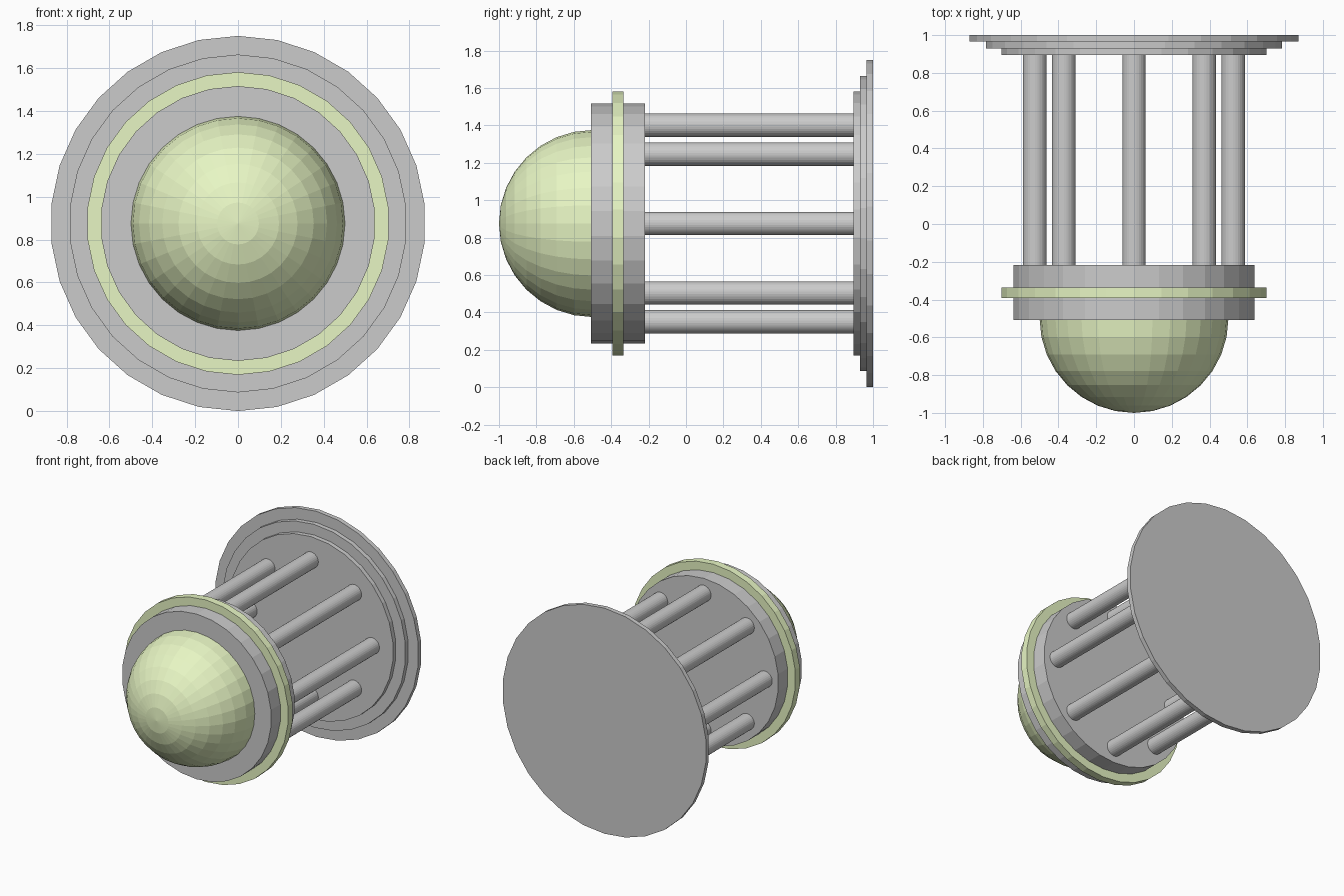
import bpy, bmesh, math

if "Cube" in bpy.data.objects:
    bpy.data.objects.remove(bpy.data.objects["Cube"])

AXIS_Z = 0.875          # height of the horizontal centre line
TURN = (math.radians(90), 0, 0)

green = bpy.data.materials.new("pale_green")
green.diffuse_color = (0.80, 0.92, 0.55, 1)
green.use_nodes = True
green.node_tree.nodes["Principled BSDF"].inputs["Base Color"].default_value = green.diffuse_color


def disc(name, radius, y0, y1, x=0, z=AXIS_Z, sides=30, mat=None):
    """Cylinder lying along y, from y0 to y1."""
    bpy.ops.mesh.primitive_cylinder_add(
        vertices=sides, radius=radius, depth=y1 - y0,
        location=(x, (y0 + y1) / 2, z), rotation=TURN)
    ob = bpy.context.object
    ob.name = name
    if mat:
        ob.data.materials.append(mat)
    return ob


# Stepped back plate
for name, r, y0, y1 in (("back_plate_outer", 0.875, 0.965, 1.0),
                        ("back_plate_middle", 0.788, 0.93, 0.965),
                        ("back_plate_inner", 0.706, 0.895, 0.93)):
    disc(name, r, y0, y1)

# Front drum with its coloured band
disc("drum", 0.641, -0.507, -0.218)
disc("drum_band", 0.706, -0.392, -0.335, mat=green)

# Ring of eight rods joining drum and plate
for i in range(8):
    a = i * math.tau / 8
    disc(f"rod_{i + 1}", 0.0625, -0.218, 0.895,
         x=0.525 * math.cos(a), z=AXIS_Z + 0.525 * math.sin(a))

# Front dome: half of a sphere with its pole facing -y
bpy.ops.mesh.primitive_uv_sphere_add(
    segments=32, ring_count=16, radius=0.5,
    location=(0, -0.5, AXIS_Z), rotation=TURN)
dome = bpy.context.object
dome.name = "dome"
dome.data.materials.append(green)
bm = bmesh.new()
bm.from_mesh(dome.data)
bmesh.ops.delete(bm, geom=[v for v in bm.verts if v.co.z < -0.01], context='VERTS')
bmesh.ops.holes_fill(bm, edges=[e for e in bm.edges if e.is_boundary], sides=0)
bm.to_mesh(dome.data)
bm.free()
